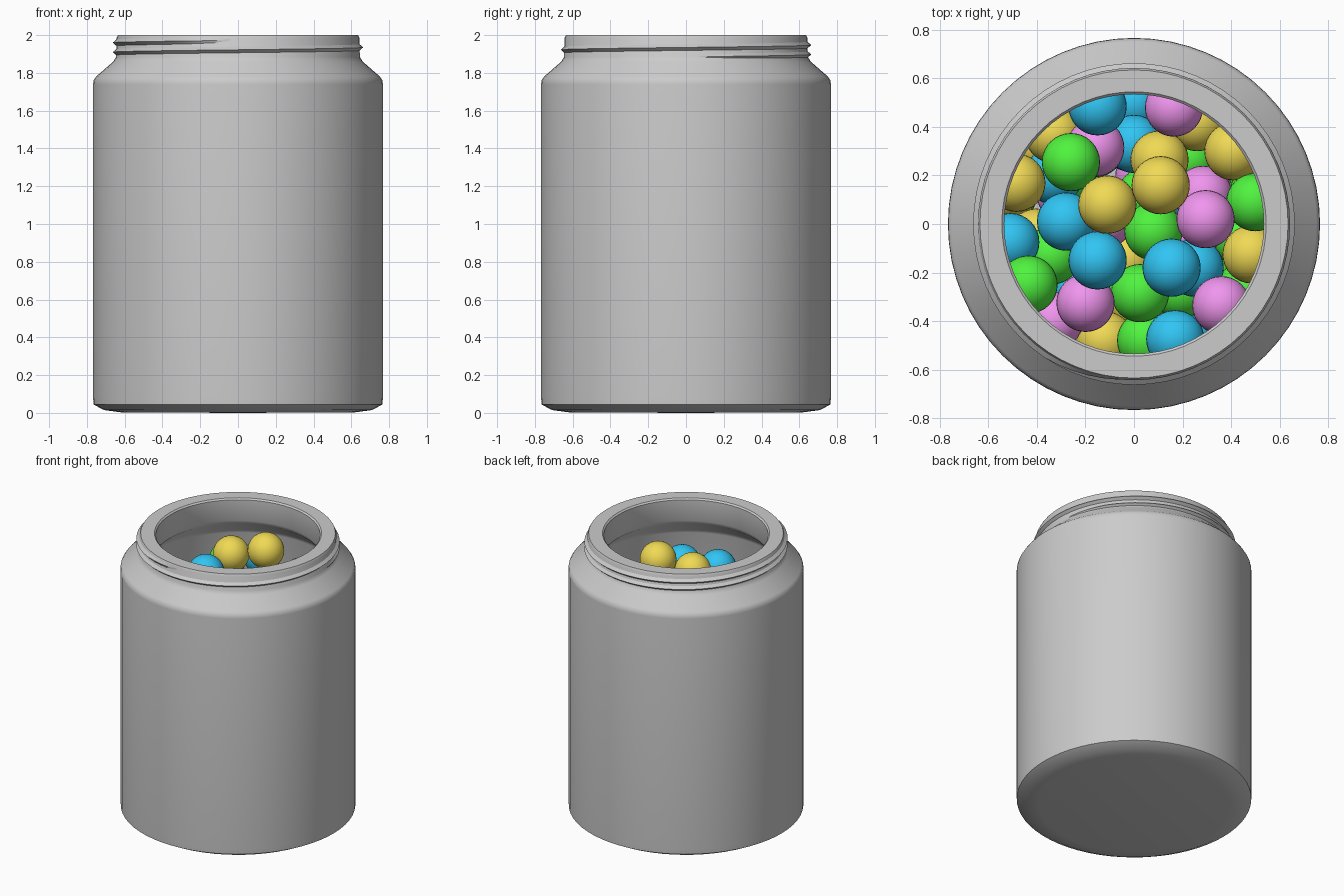
import bpy, bmesh, math, random

if "Cube" in bpy.data.objects:
    bpy.data.objects.remove(bpy.data.objects["Cube"])

random.seed(4)
SEG = 64
R = 0.12            # ball radius
WALL = 0.655        # inner radius of the jar body
FLOOR = 0.11        # inner floor height


def finish(bm, name, angle=40):
    bmesh.ops.recalc_face_normals(bm, faces=bm.faces)
    mesh = bpy.data.meshes.new(name)
    bm.to_mesh(mesh)
    bm.free()
    obj = bpy.data.objects.new(name, mesh)
    bpy.context.collection.objects.link(obj)
    bpy.context.view_layer.objects.active = obj
    obj.select_set(True)
    bpy.ops.object.shade_smooth_by_angle(angle=math.radians(angle))
    obj.select_set(False)
    return obj


# Jar: one closed wall profile (radius, height) spun around z
profile = [(0, 0), (0.62, 0.003), (0.71, 0.015), (0.765, 0.045), (0.767, 0.08),
           (0.767, 1.74), (0.765, 1.76), (0.752, 1.78), (0.66, 1.86), (0.645, 1.885),
           (0.643, 1.985), (0.635, 2.0), (0.545, 2.0), (0.535, 1.99),
           (0.535, 1.84), (0.55, 1.81), (0.645, 1.725), (WALL, 1.70),
           (WALL, 0.15), (0.62, FLOOR), (0, FLOOR)]
bm = bmesh.new()
verts = [bm.verts.new((r, 0, z)) for r, z in profile]
edges = [bm.edges.new(pair) for pair in zip(verts, verts[1:])]
bmesh.ops.spin(bm, geom=verts + edges, cent=(0, 0, 0), axis=(0, 0, 1),
               angle=math.tau, steps=SEG, use_duplicate=False)
bmesh.ops.remove_doubles(bm, verts=bm.verts, dist=1e-4)
finish(bm, "jar")

# Screw thread: triangular ridge along a helix on the neck
bm = bmesh.new()
turns, pitch, previous = 1.75, 0.05, None
steps = int(turns * SEG)
for i in range(steps + 1):
    a = math.tau * i / SEG
    z = 1.885 + pitch * i / SEG
    out = 0.022 * min(1, i / 6, (steps - i) / 6)
    ring = [bm.verts.new((r * math.cos(a), r * math.sin(a), z + dz))
            for r, dz in ((0.64, -0.02), (0.641 + out, 0), (0.64, 0.02))]
    if previous:
        for k in range(3):
            m = (k + 1) % 3
            bm.faces.new((previous[k], previous[m], ring[m], ring[k]))
    else:
        bm.faces.new(ring)
    previous = ring
bm.faces.new(previous)
finish(bm, "screw_thread", 30)

# Ball meshes, one per colour
COLOURS = {"blue": (0.03, 0.56, 0.90, 1), "green": (0.08, 0.90, 0.05, 1),
           "yellow": (0.87, 0.70, 0.09, 1), "pink": (0.87, 0.30, 0.85, 1)}
ball_mesh = {}
for name, rgba in COLOURS.items():
    mat = bpy.data.materials.new(name)
    mat.diffuse_color = rgba
    mat.use_nodes = True
    mat.node_tree.nodes["Principled BSDF"].inputs["Base Color"].default_value = mat.diffuse_color
    bm = bmesh.new()
    bmesh.ops.create_uvsphere(bm, u_segments=32, v_segments=16, radius=R)
    mesh = bpy.data.meshes.new(name + "_ball")
    bm.to_mesh(mesh)
    bm.free()
    mesh.shade_smooth()
    mesh.materials.append(mat)
    ball_mesh[name] = mesh

placed = []


def rest_height(x, y):
    """Height at which a ball dropped at x, y touches the floor or the pile."""
    z = FLOOR + R
    for px, py, pz in placed:
        gap = (2 * R) ** 2 - (x - px) ** 2 - (y - py) ** 2
        if gap > 0:
            z = max(z, pz + math.sqrt(gap))
    return z


def drop(x, y, colour):
    z = rest_height(x, y)
    placed.append((x, y, z))
    obj = bpy.data.objects.new("ball", ball_mesh[colour])
    obj.location = (x, y, z)
    bpy.context.collection.objects.link(obj)


# Lower pile: each ball settles in the lowest free spot found
for i in range(68):
    spots = []
    for k in range(250):
        r = (WALL - R) * min(1, 1.1 * math.sqrt(random.random()))
        a = random.uniform(0, math.tau)
        spots.append((r * math.cos(a), r * math.sin(a)))
    drop(*min(spots, key=lambda s: rest_height(*s)), random.choice(list(COLOURS)))

# Top layer seen through the mouth, lowest first
top = {
    "b": [(0, 0.5), (0.0, 0.33), (-0.33, 0.2)],
    "y": [(-0.33, 0.37), (0.26, 0.42), (-0.12, -0.48)],
    "g": [(-0.34, -0.13), (0.19, -0.27), (0.05, -0.48), (0.08, -0.03)],
    "p": [(-0.33, -0.4), (-0.16, 0.315), (0.285, 0.12)],
    "b2": [(-0.28, 0.01), (0.25, -0.18), (-0.51, -0.075), (-0.15, 0.485), (0.17, -0.475)],
    "y2": [(-0.485, 0.17), (0.485, -0.125), (0.105, 0.265), (0.41, 0.30)],
    "g2": [(0.5, 0.09), (-0.435, -0.25), (0.025, -0.285), (-0.26, 0.255)],
    "p2": [(0.165, 0.48), (0.36, -0.335), (-0.2, -0.325), (0.295, 0.02)],
    "b3": [(-0.15, -0.15), (0.155, -0.18)],
    "y3": [(-0.11, 0.08), (0.11, 0.16)],
}
names = {n[0]: n for n in COLOURS}
for key, spots in top.items():
    for x, y in spots:
        drop(x, y, names[key[0]])
